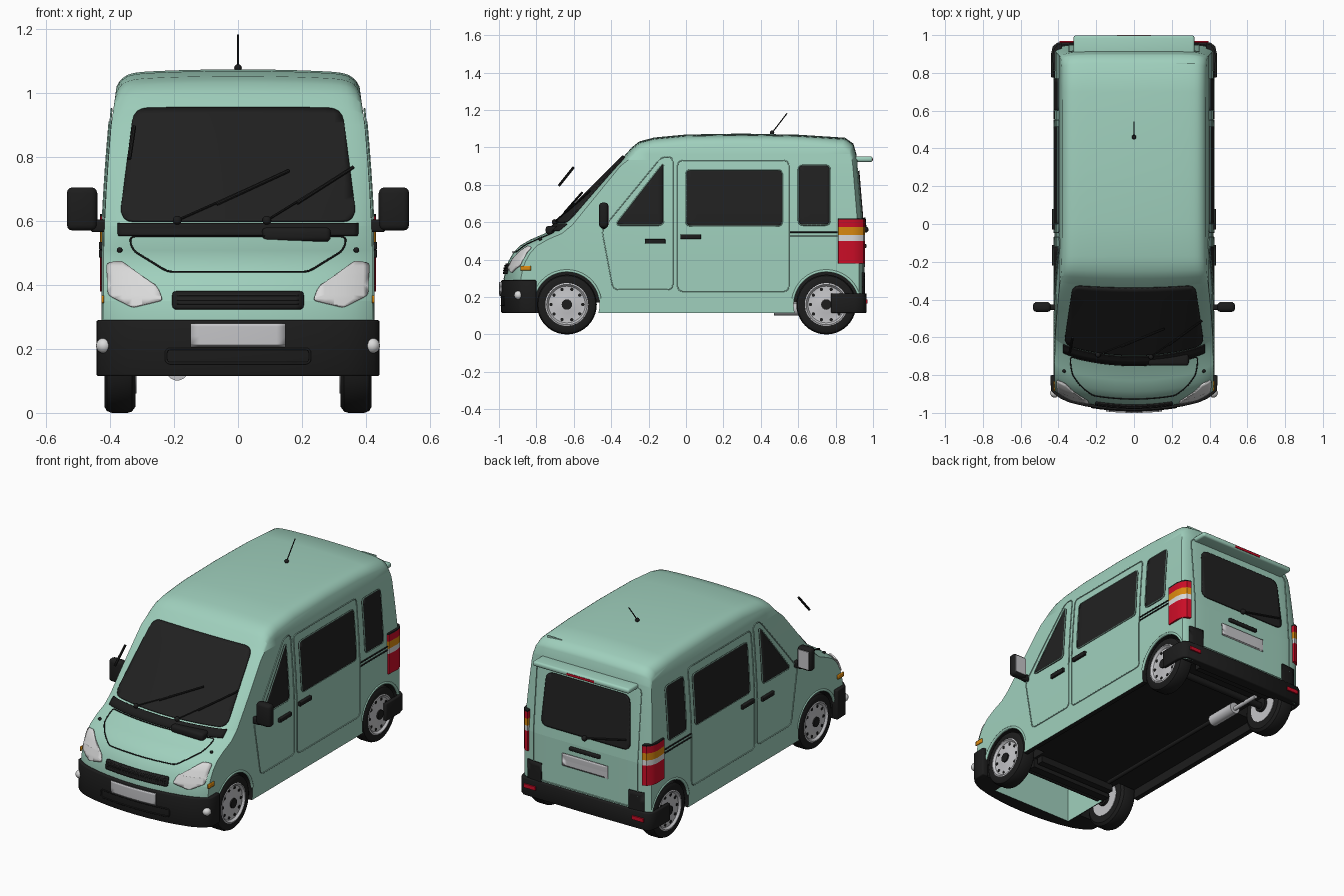
import bpy, bmesh, math
from mathutils import Vector, Matrix

if "Cube" in bpy.data.objects:
    bpy.data.objects.remove(bpy.data.objects["Cube"])


def material(name, r, g, b):
    m = bpy.data.materials.new(name)
    m.use_nodes = True
    m.diffuse_color = (r, g, b, 1)
    node = m.node_tree.nodes["Principled BSDF"]
    node.inputs["Base Color"].default_value = (r, g, b, 1)
    node.inputs["Roughness"].default_value = 0.5
    return m


PAINT = material("mint paint", .35, .63, .51)
TRIM = material("black trim", .012, .012, .012)
GLASS = material("dark glass", .015, .015, .015)
CLEAR = material("clear lamp", .7, .7, .7)
METAL = material("grey metal", .56, .56, .58)
RED = material("red lamp", .6, .004, .02)
ORANGE = material("orange lamp", .7, .25, .005)

# Body outline as (y, z): nose to roof, then tail
FRONT = [(-.96, .115), (-.975, .3), (-.965, .35), (-.95, .39), (-.925, .435), (-.888, .475),
         (-.83, .508), (-.755, .54), (-.70, .585), (-.33, .955), (-.29, 1.0), (-.25, 1.032), (-.17, 1.053)]
REAR = [(.95, .115), (.95, .5), (.912, .96), (.895, 1.02), (.85, 1.052)]
HALF = .42


def width(z):
    return HALF - .092 * max(0, z - .5) ** 1.5


def clamp(t):
    return max(0, min(1, t))


def along(pts, z):
    for (y0, z0), (y1, z1) in zip(pts, pts[1:]):
        if z <= z1:
            return y0 + (y1 - y0) * (z - z0) / (z1 - z0)
    return pts[-1][0]


def shape(v):
    """Bow the nose and tail, lean the sides in and round the roof edges."""
    u = abs(v.x) / HALF
    top = clamp((v.z - .9) / .15)
    y = v.y + clamp((-.2 - v.y) / .5) * (.07 * u * u + .022 * u ** 10) - .025 * u ** 10 * clamp((v.y - .7) / .2)
    return Vector((v.x / HALF * width(v.z), y, v.z - top * (.042 * u ** 18 + .012 * u * u)))


def link(name, data):
    ob = bpy.data.objects.new(name, data)
    bpy.context.scene.collection.objects.link(ob)
    return ob


def smooth(ob, angle):
    bpy.ops.object.select_all(action='DESELECT')
    ob.select_set(True)
    bpy.context.view_layer.objects.active = ob
    bpy.ops.object.shade_smooth_by_angle(angle=math.radians(angle))


def make(name, bm, mat, angle=35, solid=0):
    bmesh.ops.recalc_face_normals(bm, faces=bm.faces)
    me = bpy.data.meshes.new(name)
    bm.to_mesh(me)
    bm.free()
    me.materials.append(mat)
    ob = link(name, me)
    smooth(ob, angle)
    if solid:
        mod = ob.modifiers.new("Thickness", 'SOLIDIFY')
        mod.thickness, mod.offset = solid, 0
    return ob


def slice_at(bm, co, no):
    bmesh.ops.bisect_plane(bm, geom=bm.verts[:] + bm.edges[:] + bm.faces[:], plane_co=co, plane_no=no)


def box(name, lo, hi, mat, bevel=0):
    bm = bmesh.new()
    lo, hi = Vector(lo), Vector(hi)
    bmesh.ops.create_cube(bm, size=1, matrix=Matrix.Translation((lo + hi) / 2) @ Matrix.Diagonal((*(hi - lo), 1)))
    if bevel:
        bmesh.ops.bevel(bm, geom=bm.edges[:], offset=bevel, segments=3, profile=.5, affect='EDGES')
    return make(name, bm, mat)


def rod(name, a, b, r, mat, sides=16):
    bm = bmesh.new()
    a, b = Vector(a), Vector(b)
    m = Matrix.Translation((a + b) / 2) @ (b - a).to_track_quat('Z', 'Y').to_matrix().to_4x4()
    bmesh.ops.create_cone(bm, cap_ends=True, segments=sides, radius1=r, radius2=r, depth=(b - a).length, matrix=m)
    return make(name, bm, mat)


def ball(name, co, r, mat):
    bm = bmesh.new()
    bmesh.ops.create_uvsphere(bm, u_segments=16, v_segments=10, radius=r, matrix=Matrix.Translation(co))
    return make(name, bm, mat)


def rounded(pts, r, n=4):
    out, pts = [], [Vector(p) for p in pts]
    for i, p in enumerate(pts):
        a = p + (pts[i - 1] - p).normalized() * r
        b = p + (pts[(i + 1) % len(pts)] - p).normalized() * r
        out += [a * (1 - t) ** 2 + p * 2 * t * (1 - t) + b * t * t for t in (k / n for k in range(n + 1))]
    return out


def rect(a0, a1, b0, b1):
    return [(a0, b0), (a1, b0), (a1, b1), (a0, b1)]


def sheet(name, pts, place, mat, r=0):
    """Thin plate laid on a body surface."""
    bm = bmesh.new()
    pts = rounded(pts, r) if r else pts
    bm.faces.new([bm.verts.new((p[0], p[1], 0)) for p in pts])
    for i in range(-33, 37):
        slice_at(bm, (i * .03, 0, 0), (1, 0, 0))
        slice_at(bm, (0, i * .03, 0), (0, 1, 0))
    for _, z in FRONT:
        slice_at(bm, (0, z, 0), (0, 1, 0))
    for v in bm.verts:
        v.co = place(v.co.x, v.co.y)
    return make(name, bm, mat, solid=.008)


def wire(name, pts, r, mat, closed=False):
    cu = bpy.data.curves.new(name, 'CURVE')
    cu.dimensions, cu.bevel_depth, cu.bevel_resolution = '3D', r, 1
    sp = cu.splines.new('POLY')
    sp.points.add(len(pts) - 1)
    for pt, co in zip(sp.points, pts):
        pt.co = (*co, 1)
    sp.use_cyclic_u = closed
    cu.materials.append(mat)
    return link(name, cu)


def outline(name, pts, place, mat, corner, r=.003):
    """Thin bead following a rounded shape on a body surface."""
    pts = rounded(pts, corner)
    dense = []
    for a, b in zip(pts, pts[1:] + pts[:1]):
        n = max(1, math.ceil((b - a).length / .03))
        dense += [place(*a.lerp(b, k / n)) for k in range(n)]
    return wire(name, dense, r, mat, True)


def on_front(x, z, off=.004):
    return shape(Vector((x * HALF / width(z), along(FRONT, z), z))) + Vector((0, -off, off))


def on_rear(x, z, off=.004):
    return Vector((x, along(REAR, z) + off - .025 * abs(x / width(z)) ** 10, z))


def on_bumper(x, z, off=0):
    return Vector((x, -.988 - off + .06 * (x / HALF) ** 2, z))


# Body shell
bm = bmesh.new()
profile = FRONT + [(.0, 1.069), (.3, 1.074), (.6, 1.068)] + REAR[::-1]
cap = bm.faces.new([bm.verts.new((-HALF, y, z)) for y, z in profile])
ext = bmesh.ops.extrude_face_region(bm, geom=[cap])
bmesh.ops.translate(bm, verts=[g for g in ext["geom"] if isinstance(g, bmesh.types.BMVert)], vec=(2 * HALF, 0, 0))
for x in (0, .1, .2, .27, .32, .35, .37, .385, .4, .41):
    for s in (-1, 1):
        slice_at(bm, (s * x, 0, 0), (1, 0, 0))
for z in (.35, .5, .6, .7, .8, .9, .95, 1.0):
    slice_at(bm, (0, 0, z), (0, 0, 1))
for y in (-.7, -.2, .7, .9):
    slice_at(bm, (0, y, 0), (0, 1, 0))
for v in bm.verts:
    v.co = shape(v.co)
body = make("body_shell", bm, PAINT, 50)
body.data.materials.append(TRIM)
for p in body.data.polygons:
    if p.normal.z < -.9:
        p.material_index = 1

# Wheel wells and recessed floor cut in black, open nose cut in paint
AXLES = (("front", -.637), ("rear", .75))
nose_cutter = box("nose_cutter", (-.27, -.90, 0), (.27, -.60, .40), PAINT)
cutters = [nose_cutter, box("floor_cutter", (-.39, -.55, 0), (.39, .9, .17), PAINT)]
for end, y in AXLES:
    for s in (-1, 1):
        cutters.append(rod("well_cutter", (s * .275, y, .16), (s * .5, y, .16), .175, PAINT, 40))
for c in cutters:
    c.data.materials.append(TRIM)
    for p in c.data.polygons:
        p.material_index = 0 if c == nose_cutter else 1
    c.hide_render = True
    mod = body.modifiers.new("Cut", 'BOOLEAN')
    mod.operation, mod.object, mod.solver = 'DIFFERENCE', c, 'EXACT'
    bpy.context.view_layer.objects.active = body
    bpy.ops.object.modifier_apply(modifier=mod.name)
for c in cutters:
    bpy.data.objects.remove(c)
smooth(body, 50)


# Wheels
def lathe(name, prof, s, y, mat):
    bm = bmesh.new()
    vs = [bm.verts.new((s * x, y, .16 + r)) for x, r in prof]
    edges = [bm.edges.new(e) for e in zip(vs, vs[1:])]
    bmesh.ops.spin(bm, geom=vs + edges, cent=(0, y, .16), axis=(1, 0, 0), angle=math.tau, steps=40)
    bmesh.ops.remove_doubles(bm, verts=bm.verts, dist=.0005)
    return make(name, bm, mat)


for side, s in (("left", 1), ("right", -1)):
    for end, y in AXLES:
        tag = f"{end}_{side}_"
        lathe(tag + "tyre", [(.32, 0), (.32, .14), (.332, .156), (.345, .16), (.395, .16), (.41, .154), (.418, .14),
                             (.416, .115), (.39, .11), (.39, 0)], s, y, TRIM)
        lathe(tag + "rim", [(.39, .116), (.415, .116), (.418, .108), (.406, .098), (.404, .075), (.412, .045), (.412, 0)],
              s, y, METAL)
        rod(tag + "hub", (s * .40, y, .16), (s * .42, y, .16), .028, TRIM)
        rod(tag + "inner_rim", (s * .317, y, .16), (s * .325, y, .16), .1, METAL, 32)
        rod(tag + "brake_drum", (s * .30, y, .16), (s * .32, y, .16), .042, TRIM, 24)
        for i in range(10):
            a = math.tau * i / 10
            p = (y + .085 * math.cos(a), .16 + .085 * math.sin(a))
            rod(tag + "rim_hole", (s * .40, *p), (s * .4075, *p), .009, TRIM, 10)
        arc = [math.radians(10 + 160 * i / 24) for i in range(25)]
        wire(tag + "arch_lip", [(s * .417, y + .18 * math.cos(a), .16 + .18 * math.sin(a)) for a in arc], .008, PAINT)

    # Side doors, windows and trim
    def on_side(y, z, off=.003):
        return Vector((s * (width(z) + off), y, z))

    def on_side_high(y, z):
        return on_side(y, z, .006)

    outline(side + "_front_door_seam", [(-.39, .24), (-.07, .24), (-.07, .95), (-.13, .95), (-.45, .56)], on_side, PAINT, .03)
    outline(side + "_sliding_door_seam", rect(-.045, .55, .23, .93), on_side, PAINT, .03)
    windows = (("front", [(-.38, .585), (-.12, .585), (-.12, .92)]),
               ("middle", rect(0, .515, .58, .88)), ("rear", rect(.6, .77, .585, .905)))
    for n, pts in windows:
        sheet(f"{side}_{n}_window", pts, on_side, GLASS, .025)
        outline(f"{side}_{n}_window_frame", pts, on_side_high, PAINT, .025)
    for z in (.526, .546):
        wire(side + "_rear_strip", [on_side(.555, z), on_side(.81, z)], .004, TRIM)
    for y, z in ((-.22, .485), (-.03, .51)):
        box(side + "_door_handle", (s * .41, y, z), (s * .435, y + .11, z + .025), TRIM, .004)
    sheet(side + "_marker", rect(-.885, -.83, .343, .367), on_side, ORANGE)

    # Mirrors
    box(side + "_mirror", (s * .44, -.465, .57), (s * .535, -.415, .705), TRIM, .018)
    box(side + "_mirror_arm", (s * .40, -.455, .565), (s * .46, -.425, .605), TRIM, .008)
    box(side + "_mirror_glass", (s * .452, -.42, .585), (s * .523, -.412, .69), METAL)

    # Head, fog and tail lamps
    lamp = [(.41, .46), (.365, .467), (.25, .385), (.235, .345), (.33, .322), (.405, .36)]
    sheet(side + "_headlamp", [(s * x, z) for x, z in lamp], lambda x, z: on_front(x, z, .007), CLEAR, .012)
    ball(side + "_fog_lamp", (s * .42, -.895, .21), .024, CLEAR)
    ball(side + "_washer_jet", on_front(s * .37, .505), .009, TRIM)
    for z0, z1, m in ((.38, .5, RED), (.5, .532, CLEAR), (.532, .574, ORANGE), (.574, .614, RED), (.614, .621, TRIM)):
        bm = bmesh.new()
        plan = [(.40, .81), (.428, .815), (.432, .89), (.424, .925), (.405, .95), (.38, .957), (.38, .92)]
        f = bm.faces.new([bm.verts.new((s * x, y, z0)) for x, y in plan])
        g = bmesh.ops.extrude_face_region(bm, geom=[f])["geom"]
        bmesh.ops.translate(bm, verts=[v for v in g if isinstance(v, bmesh.types.BMVert)], vec=(0, 0, z1 - z0))
        make(side + "_tail_lamp", bm, m)
    sheet(side + "_rear_corner_guard", [(s * x, z) for x, z in rect(.29, .385, .2, .33)], on_rear, TRIM)
    box(side + "_rear_reflector", (s * .32, .95, .165), (s * .395, .97, .187), RED)


# Bumpers, as wrapped bands
def band(name, half_path, z0, z1, thick, mat):
    path = half_path + [(-x, y) for x, y in half_path[-2::-1]]
    bm = bmesh.new()
    rows = [[bm.verts.new((x, y, z)) for x, y in path] for z in (z0, (z0 + z1) / 2, z1)]
    for lo, hi in zip(rows, rows[1:]):
        for i in range(len(path) - 1):
            bm.faces.new((lo[i], lo[i + 1], hi[i + 1], hi[i]))
    ob = make(name, bm, mat, 50, thick)
    ob.modifiers["Thickness"].use_even_offset = True
    mod = ob.modifiers.new("Soft edge", 'BEVEL')
    mod.width, mod.segments, mod.limit_method = .006, 2, 'ANGLE'
    mod.angle_limit = math.radians(60)


nose = [(HALF * u, -.968 + .06 * u * u + .035 * u ** 10) for u in (1, .98, .95, .9, .8, .6, .4, .2, 0)]
band("front_bumper", [(.423, -.80)] + nose, .115, .29, .04, TRIM)
band("rear_bumper", [(.428, .775), (.428, .90), (.42, .935), (.40, .95), (0, .955)], .115, .22, .022, TRIM)

# Front details
sheet("windscreen", [(-.37, .595), (.37, .595), (.325, .95), (-.325, .95)], on_front, GLASS, .045)
sheet("cowl_panel", rect(-.375, .375, .552, .587), on_front, TRIM)
outline("bonnet_seam", [(-.34, .548), (-.33, .505), (-.22, .437), (.22, .437), (.33, .505), (.34, .548)], on_front, TRIM, .02)
sheet("grille", rect(-.205, .205, .32, .375), on_front, TRIM, .012)
for z in (.333, .347, .361):
    sheet("grille_bar", rect(-.19, .19, z - .003, z + .003), lambda x, y: on_front(x, y, .007), GLASS)
sheet("front_number_plate", rect(-.148, .148, .21, .28), lambda x, z: on_bumper(x, z, .008), METAL)
outline("lower_intake_edge", rect(-.225, .225, .155, .2), on_bumper, TRIM, .015, .004)
box("wiper_motor_cover", (.075, -.75, .535), (.29, -.68, .58), TRIM, .015)
for (x0, z0), (x1, z1) in (((-.19, .59), (.16, .74)), ((.09, .59), (.36, .75))):
    a, b = on_front(x0, z0, .012), on_front(x1, z1, .018)
    rod("wiper_arm", a, b, .004, TRIM, 8)
    rod("wiper_blade", a.lerp(b, .35) + Vector((0, -.004, -.004)), b, .006, TRIM, 8)
    ball("wiper_pivot", a, .014, TRIM)
rod("loose_blade", (-.34, -.68, .795), (-.325, -.60, .895), .007, TRIM, 8)

# Rear details
sheet("rear_window", [(-.295, .56), (.295, .56), (.275, .875), (-.275, .875)], on_rear, GLASS, .045)
outline("tailgate_seam", rect(-.345, .345, .23, .93), on_rear, PAINT, .03)
sheet("rear_number_plate", rect(-.15, .15, .36, .43), on_rear, METAL)
box("tailgate_handle", (-.1, .94, .462), (.1, .965, .483), TRIM, .005)
box("roof_spoiler", (-.32, .87, .922), (.32, .998, .952), PAINT, .012)
box("brake_light", (-.09, .98, .929), (.09, 1.0, .942), RED)
pivot = on_rear(0, .56, .015)
rod("rear_wiper", pivot, on_rear(-.27, .62, .015), .006, TRIM, 8)
ball("rear_wiper_pivot", pivot, .016, TRIM)

# Roof aerial and raised strip
ball("aerial_base", (0, .46, 1.078), .012, TRIM)
rod("aerial", (0, .46, 1.078), (0, .54, 1.182), .003, TRIM, 8)
box("roof_strip", (.225, .846, 1.03), (.32, .853, 1.05), PAINT)

# Running gear under the floor
for end, y in AXLES:
    rod(end + "_axle", (-.33, y, .15), (.33, y, .15), .02, TRIM)
    box(end + "_crossmember", (-.26, y + .1, .13), (.26, y + .14, .175), TRIM)
rod("exhaust_pipe", (-.19, -.45, .14), (-.19, .5, .14), .012, TRIM)
rod("muffler", (-.19, .47, .135), (-.19, .66, .135), .034, METAL, 20)
rod("tail_pipe", (-.19, .66, .13), (-.19, .84, .13), .012, METAL)
